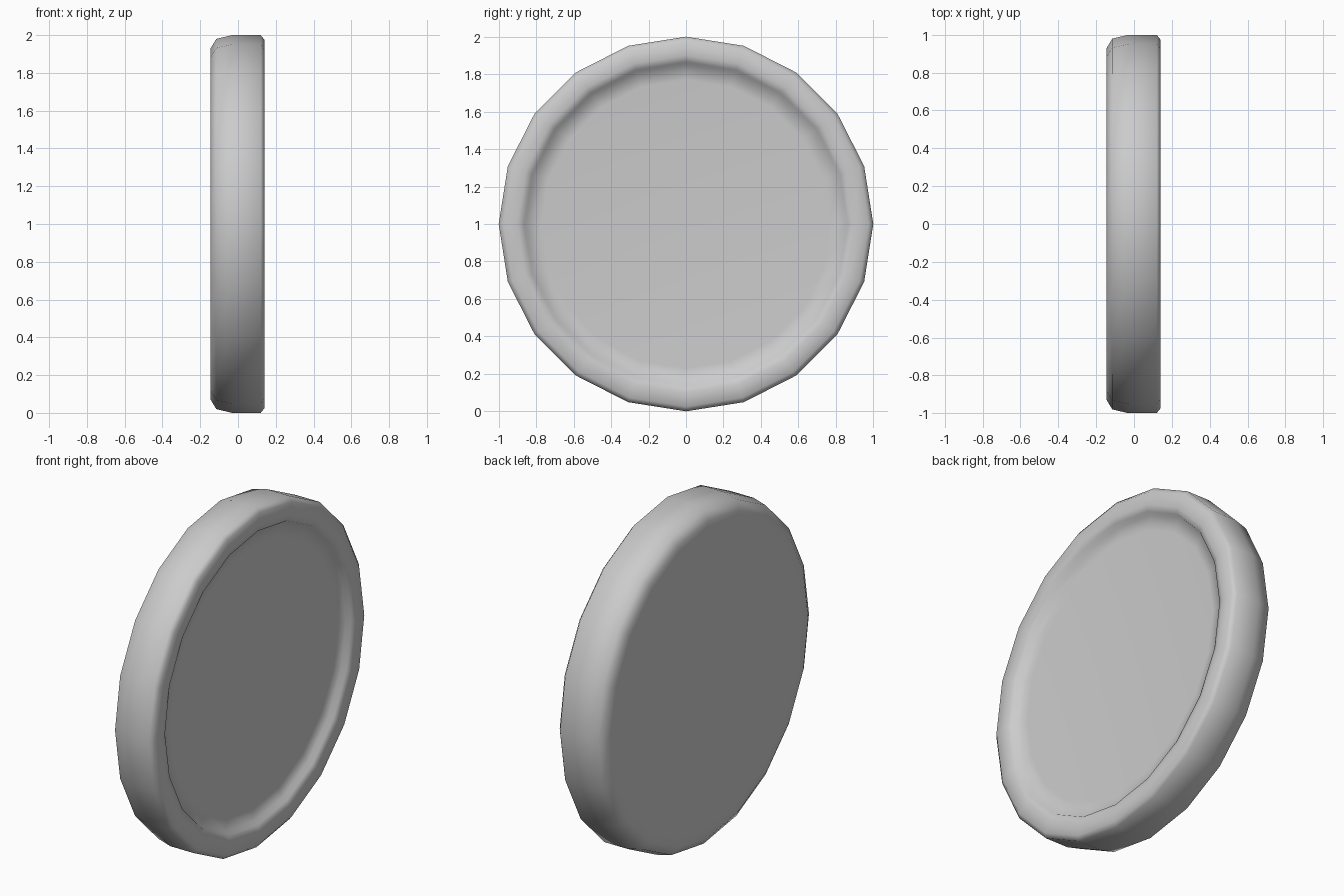
import bpy, bmesh
from math import sin, cos, pi

if "Cube" in bpy.data.objects:
    bpy.data.objects.remove(bpy.data.objects["Cube"])

SIDES = 20
# Profile as (x, radius): flat back, rounded rim, raised lip, shallow recessed floor
PROFILE = [(-0.145, 0.87), (-0.145, 0.93), (-0.115, 0.98), (-0.03, 1.0),
           (0.12, 1.0), (0.14, 0.975), (0.14, 0.90), (0.13, 0.865),
           (0.105, 0.852), (0.098, 0.77)]

bm = bmesh.new()
rings = [[bm.verts.new((x, r * sin(2 * pi * i / SIDES), 1 + r * cos(2 * pi * i / SIDES)))
          for i in range(SIDES)] for x, r in PROFILE]

# Rim bands between neighbouring rings
for a, b in zip(rings, rings[1:]):
    for i in range(SIDES):
        j = (i + 1) % SIDES
        bm.faces.new((a[i], a[j], b[j], b[i]))

# Back cap and recessed floor
bm.faces.new(rings[0])
bm.faces.new(rings[-1])
bmesh.ops.recalc_face_normals(bm, faces=bm.faces)
for f in bm.faces:
    f.smooth = True

mesh = bpy.data.meshes.new("round_dish")
bm.to_mesh(mesh)
bm.free()
disc = bpy.data.objects.new("round_dish", mesh)
bpy.context.collection.objects.link(disc)

# Mid-grey finish
mat = bpy.data.materials.new("mid_grey")
mat.diffuse_color = (0.55, 0.55, 0.55, 1)
mat.use_nodes = True
mat.node_tree.nodes["Principled BSDF"].inputs["Base Color"].default_value = mat.diffuse_color
mesh.materials.append(mat)
